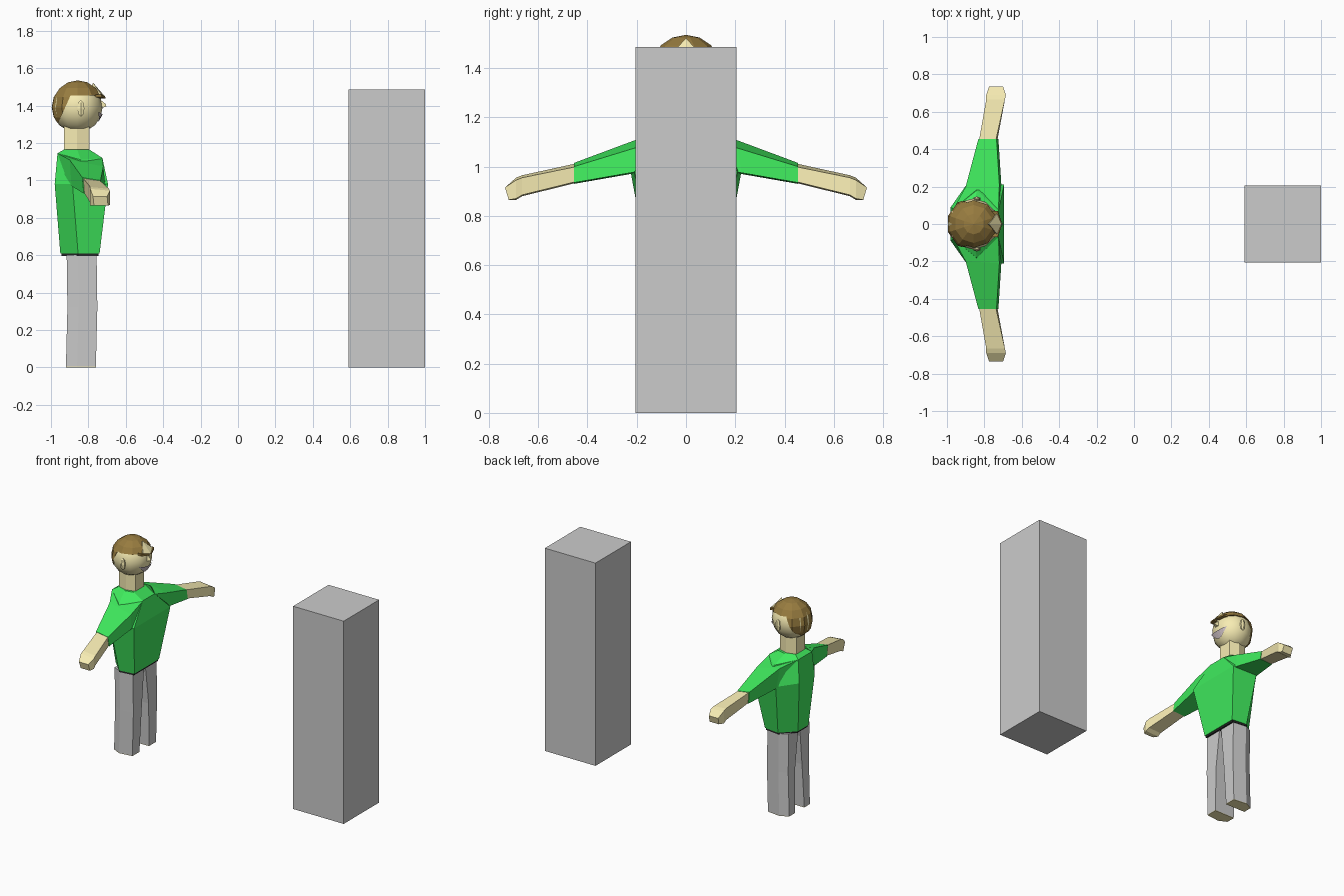
import bpy, bmesh
from math import sin, cos, sqrt
from mathutils import Vector

if "Cube" in bpy.data.objects:
    bpy.data.objects.remove(bpy.data.objects["Cube"])


def material(name, rgb):
    m = bpy.data.materials.new(name)
    m.diffuse_color = (*rgb, 1)
    m.use_nodes = True
    m.node_tree.nodes["Principled BSDF"].inputs["Base Color"].default_value = m.diffuse_color
    return m


SKIN = material("skin", (0.93, 0.84, 0.45))
HAIR = material("hair", (0.31, 0.20, 0.05))
GREEN = material("green", (0.05, 0.82, 0.11))
BLACK = material("black", (0.02, 0.02, 0.02))
LIP = material("lip", (0.58, 0.50, 0.53))


def finish(name, bm, mat=None, smooth=False):
    bmesh.ops.recalc_face_normals(bm, faces=bm.faces)
    me = bpy.data.meshes.new(name)
    bm.to_mesh(me)
    bm.free()
    ob = bpy.data.objects.new(name, me)
    bpy.context.collection.objects.link(ob)
    if mat:
        me.materials.append(mat)
    for p in me.polygons:
        p.use_smooth = smooth
    return ob


def loft(name, rings, mat=None, side=1):
    """Join rings of equal point count into a capped solid; side=-1 mirrors in y."""
    bm = bmesh.new()
    vs = [[bm.verts.new((x, y * side, z)) for x, y, z in r] for r in rings]
    n = len(vs[0])
    for a, b in zip(vs, vs[1:]):
        for i in range(n):
            j = (i + 1) % n
            bm.faces.new((a[i], a[j], b[j], b[i]))
    bm.faces.new(vs[0])
    bm.faces.new(vs[-1])
    return finish(name, bm, mat)


def sym(half):
    """Complete a half ring (y > 0) with its mirror image."""
    return half + [(x, -y, z) for x, y, z in reversed(half)]


def ball(r, c, segs=10, rings=8, scale=(1, 1, 1)):
    bm = bmesh.new()
    bmesh.ops.create_uvsphere(bm, u_segments=segs, v_segments=rings, radius=r)
    bmesh.ops.scale(bm, vec=scale, verts=bm.verts)
    bmesh.ops.translate(bm, vec=c, verts=bm.verts)
    return bm


def cut(bm, co, no):
    """Remove the side the normal points at and close the hole."""
    bmesh.ops.bisect_plane(bm, geom=bm.verts[:] + bm.edges[:] + bm.faces[:],
                           plane_co=co, plane_no=no, clear_outer=True)
    bmesh.ops.holes_fill(bm, edges=[e for e in bm.edges if e.is_boundary], sides=0)


# Pillar
bm = bmesh.new()
bmesh.ops.create_cube(bm, size=1)
bmesh.ops.scale(bm, vec=(0.41, 0.41, 1.485), verts=bm.verts)
bmesh.ops.translate(bm, vec=(0.795, 0, 0.7425), verts=bm.verts)
finish("pillar", bm)

# Shirt body, belt and neck
loft("shirt", [
    sym([(-.74, .143, .61), (-.855, .157, .61), (-.95, .06, .61)]),
    sym([(-.695, .21, .98), (-.885, .225, .98), (-.98, .09, .98)]),
    sym([(-.725, .07, 1.12), (-.84, .18, 1.11), (-.965, .08, 1.145)]),
    sym([(-.795, .07, 1.165), (-.86, .085, 1.165), (-.93, .06, 1.165)])], GREEN)
loft("belt", [sym([(-.745, .14, z), (-.855, .154, z), (-.945, .058, z)])
              for z in (.597, .615)], BLACK)
loft("neck", [sym([(-.795, .05, z), (-.86, .07, z), (-.93, .05, z)])
              for z in (1.14, 1.29)], SKIN)

for s, tag in ((1, "left"), (-1, "right")):
    # Sleeve, tapering outwards and down
    loft(tag + "_sleeve", [
        [(-.725, .06, 1.12), (-.705, .06, .99), (-.95, .06, .99), (-.965, .08, 1.145)],
        [(-.72, .21, 1.075), (-.71, .225, .975), (-.89, .225, .97), (-.90, .20, 1.11)],
        [(-.735, .455, 1.0), (-.725, .455, .935), (-.825, .455, .93), (-.832, .455, 1.015)]],
        GREEN, s)
    # Forearm and hand
    loft(tag + "_forearm", [
        [(-.738, .45, .999), (-.73, .45, .938), (-.822, .45, .933), (-.828, .45, 1.012)],
        [(-.69, .665, .955), (-.69, .665, .885), (-.79, .665, .88), (-.79, .665, .965)],
        [(-.685, .69, .945), (-.685, .69, .87), (-.79, .69, .865), (-.79, .69, .955)],
        [(-.70, .735, .915), (-.695, .72, .865), (-.77, .72, .865), (-.775, .735, .915)]],
        SKIN, s)

    # Trouser leg and bare sole
    def leg_ring(z, dx=0):
        return [(-.76 + dx, .055, z), (-.76 + dx, .137, z), (-.86 + dx, .149, z),
                (-.92 + dx, .12, z), (-.92 + dx, .055, z)]
    top = [(x, .008 if y < .1 else y, z) for x, y, z in leg_ring(.602, .004)]
    mid = [(x, .04 if y < .1 else y, z) for x, y, z in leg_ring(.32, .008)]
    loft(tag + "_leg", [leg_ring(.004), mid, top])
    loft(tag + "_sole", [leg_ring(0), leg_ring(.004)], SKIN, s)
    if s < 0:
        for v in bpy.data.objects["right_leg"].data.vertices:
            v.co.y *= -1
        bpy.data.objects["right_leg"].data.flip_normals()

    # Ear and eyebrow
    finish(tag + "_ear", ball(1, (-.84, .134 * s, 1.385), 6, 4, (.022, .013, .045)), SKIN)
    loft(tag + "_eyebrow", [
        [(-.708, .012, 1.437), (-.71, .012, 1.448), (-.75, .012, 1.448), (-.75, .012, 1.437)],
        [(-.728, .07, 1.445), (-.73, .07, 1.46), (-.77, .07, 1.46), (-.77, .07, 1.445)]],
        HAIR, s)

# Head
C = Vector((-.86, 0, 1.392))
finish("head", ball(.136, C, 12, 8), SKIN, True)

# Hair: back shell behind a slanted line, then the cap above the forehead
slant, corner = Vector((.91, 0, -.41)), Vector((-.895, 0, 1.455))
bm = ball(.144, (-.857, 0, 1.391))
cut(bm, corner, slant)
cut(bm, (-.95, 0, 1.305), (-.2, 0, -1))
finish("hair_back", bm, HAIR)
bm = ball(.144, (-.857, 0, 1.391))
cut(bm, corner, (0, 0, -1))
cut(bm, corner, -slant)
finish("hair_top", bm, HAIR)

# Bare forehead between the locks
bm = bmesh.new()
apex, l, low, r = [bm.verts.new(p) for p in (
    (-.775, 0, 1.522), (-.732, .055, 1.462), (-.708, 0, 1.445), (-.732, -.055, 1.462))]
inner = bm.verts.new((-.82, 0, 1.43))
for a, b in ((apex, l), (l, low), (low, r), (r, apex)):
    bm.faces.new((a, b, inner))
bm.faces.new((apex, l, low))
bm.faces.new((apex, low, r))
finish("forehead", bm, SKIN)

# Nose
loft("nose", [sym([(-.74, .018, 1.385), (-.74, .008, 1.435)]),
              sym([(-.704, .007, 1.395), (-.706, .003, 1.408)])], SKIN)

# Smiling mouth wrapped on the face
bm = bmesh.new()
rows = []
for i in range(7):
    t = i / 3 - 1
    col = []
    for z in (-.038 + .012 * t * t, -.038 - .045 * (1 - t * t) + .012 * t * t - .004):
        rad = sqrt(.141 ** 2 - z * z)
        col.append(bm.verts.new(C + Vector((rad * cos(.6 * t), rad * sin(.6 * t), z))))
    rows.append(col)
for a, b in zip(rows, rows[1:]):
    bm.faces.new((a[0], a[1], b[1], b[0]))
finish("mouth", bm, LIP)
